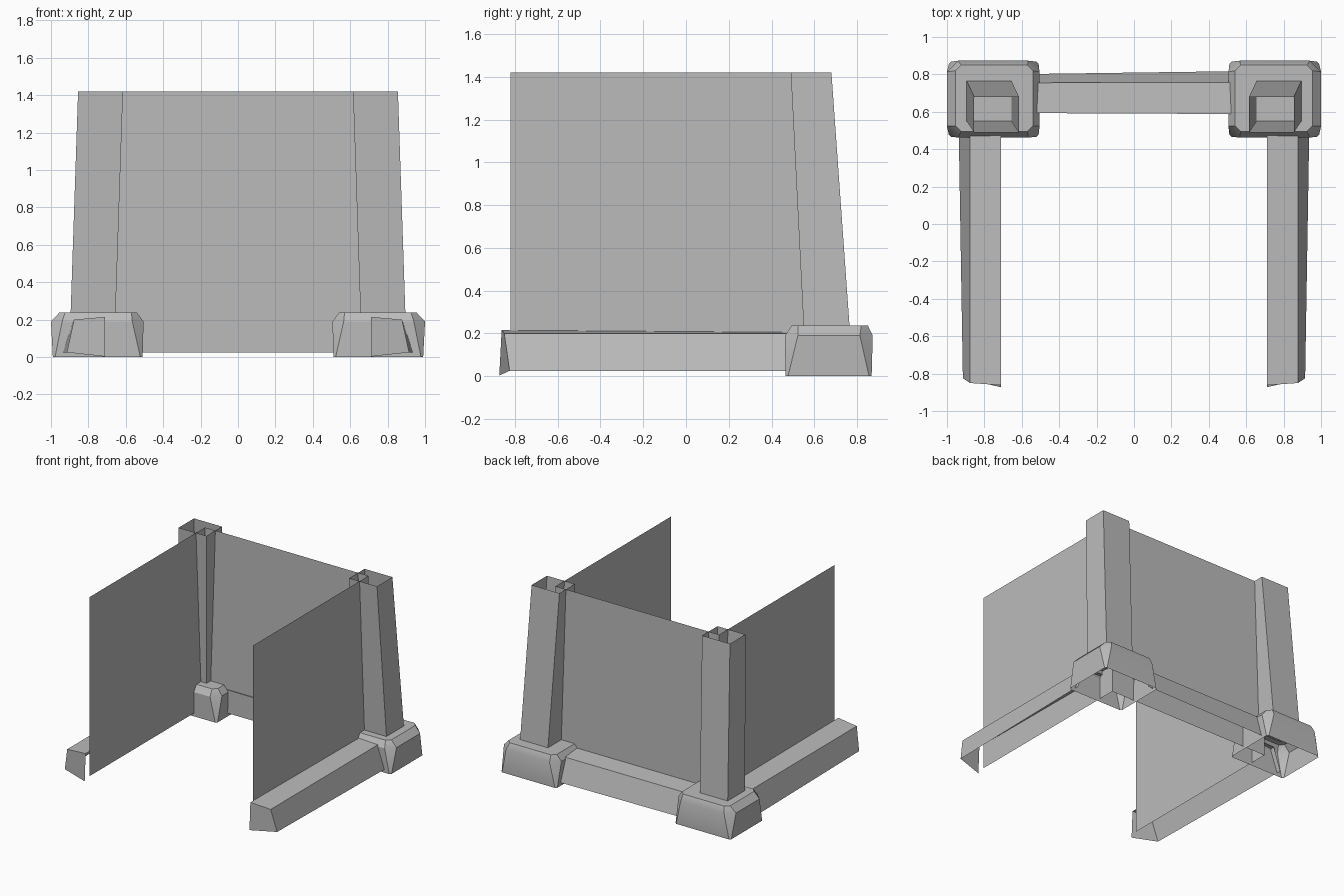
import bpy
import bmesh

cube = bpy.data.objects.get("Cube")
if cube:
    bpy.data.objects.remove(cube, do_unlink=True)

grey = bpy.data.materials.new("stone_grey")
grey.use_nodes = True
colour = (0.5, 0.5, 0.5, 1)
grey.diffuse_color = colour
grey.node_tree.nodes["Principled BSDF"].inputs["Base Color"].default_value = colour


def loft(name, rings, closed=True, cap_start=False, cap_end=False, flip=False):
    """Skin a list of matching cross-sections, optionally filling the ends."""
    bm = bmesh.new()
    rows = [[bm.verts.new(p) for p in ring] for ring in rings]
    n = len(rows[0])
    for a, b in zip(rows, rows[1:]):
        for i in range(n if closed else n - 1):
            j = (i + 1) % n
            bm.faces.new((a[i], a[j], b[j], b[i]))
    if cap_start:
        bm.faces.new(rows[0][::-1])
    if cap_end:
        bm.faces.new(rows[-1])
    if flip:
        bmesh.ops.reverse_faces(bm, faces=bm.faces)
    mesh = bpy.data.meshes.new(name)
    bm.to_mesh(mesh)
    bm.free()
    mesh.materials.append(grey)
    obj = bpy.data.objects.new(name, mesh)
    bpy.context.collection.objects.link(obj)
    return obj


def rect(x0, x1, y0, y1, z):
    return [(x0, y0, z), (x1, y0, z), (x1, y1, z), (x0, y1, z)]


def chamfered(x0, x1, y0, y1, z, c):
    return [(x0 + c, y0, z), (x1 - c, y0, z), (x1, y0 + c, z), (x1, y1 - c, z),
            (x1 - c, y1, z), (x0 + c, y1, z), (x0, y1 - c, z), (x0, y0 + c, z)]


def mirror(ring, s):
    return [(s * x, y, z) for x, y, z in ring]


WALL_X, WALL_Y, TOP = 0.705, 0.6, 1.42

for side, s in (("left", 1), ("right", -1)):
    flip = s < 0

    # Thin side wall
    loft(side + "_wall", [mirror([(WALL_X, -0.82, z), (WALL_X, WALL_Y, z)], s)
                          for z in (0.025, TOP)], closed=False, flip=flip)

    # Hollow leaning corner pillar
    loft(side + "_pillar", [mirror(rect(0.655, 0.895, 0.55, 0.765, 0.23), s),
                            mirror(rect(0.615, 0.855, 0.49, 0.68, TOP), s)], flip=flip)

    # Chamfered pillar foot, open underneath
    foot = loft(side + "_pillar_foot", [
        mirror(chamfered(0.51, 0.99, 0.465, 0.868, 0, 0.012), s),
        mirror(chamfered(0.505, 1.0, 0.463, 0.873, 0.19, 0.06), s),
        mirror(chamfered(0.54, 0.955, 0.495, 0.85, 0.238, 0.03), s),
    ], cap_end=True, flip=flip)
    bpy.ops.object.select_all(action="DESELECT")
    foot.select_set(True)
    bpy.context.view_layer.objects.active = foot
    bpy.ops.object.shade_smooth_by_angle(angle=0.5)

    # Side skirting with a slanted front end, open underneath
    front = [(0.915, -0.825, 0.025), (0.877, -0.85, 0.2),
             (0.71, -0.862, 0.215), (0.71, -0.873, 0.003)]
    back = [(0.937, 0.5, 0.025), (0.877, 0.5, 0.2), (0.71, 0.5, 0.205)]
    loft(side + "_skirting", [mirror(front[:3], s), mirror(back, s)],
         closed=False, flip=not flip)
    loft(side + "_skirting_end", [mirror(front[:2], s), mirror(front[:1:-1], s)],
         closed=False, flip=flip)

# Thin back wall
loft("back_wall", [[(-WALL_X, WALL_Y, z), (WALL_X, WALL_Y, z)] for z in (0.025, TOP)],
     closed=False)

# Back skirting
loft("back_skirting", [
    [(-0.55, 0.802, 0.025), (-0.55, 0.755, 0.2), (-0.55, 0.593, 0.21)],
    [(0.55, 0.817, 0.025), (0.55, 0.757, 0.2), (0.55, 0.588, 0.21)],
], closed=False)
